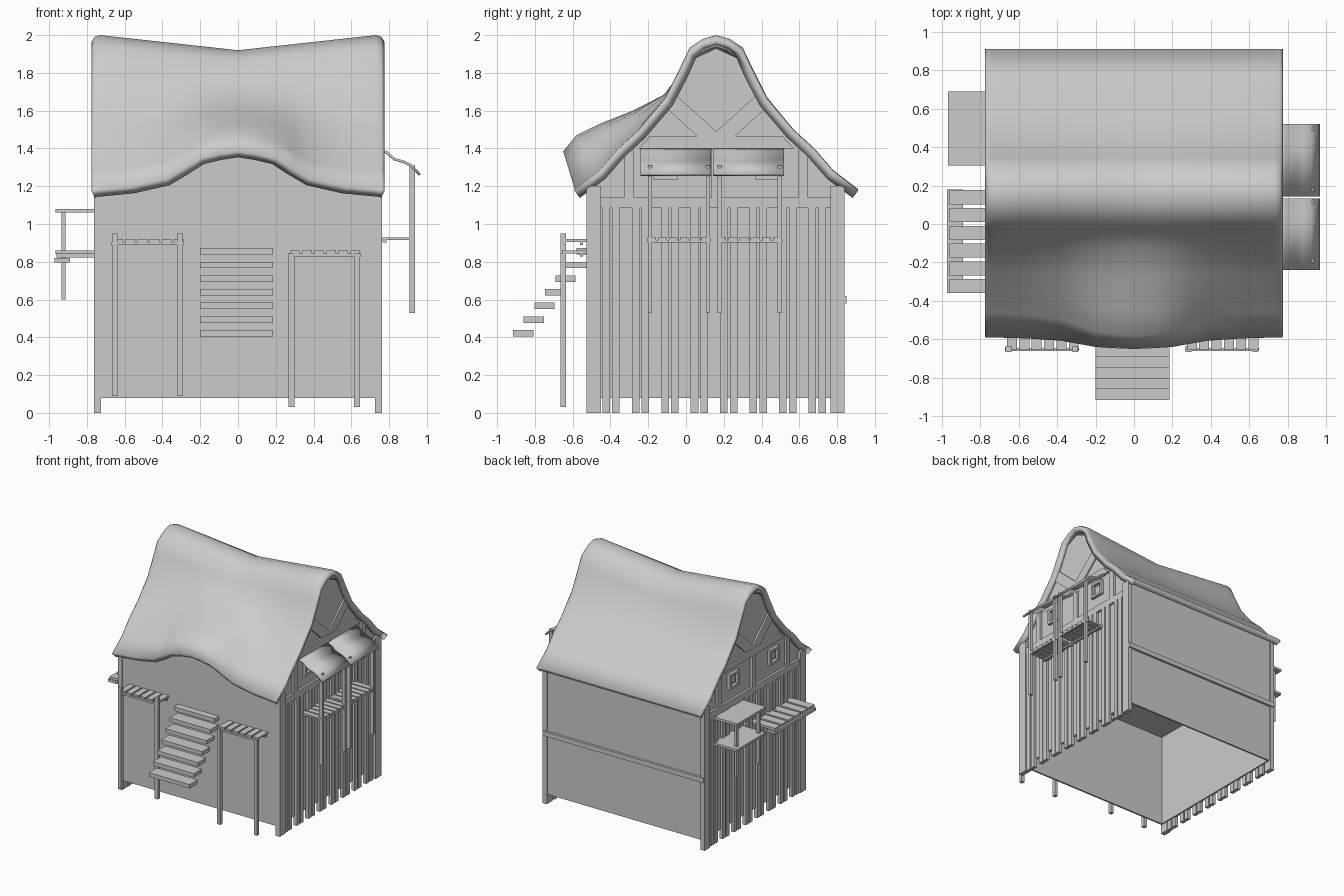
import bpy, bmesh

if "Cube" in bpy.data.objects:
    bpy.data.objects.remove(bpy.data.objects["Cube"])

CY = 0.16  # ridge line in y


def finish(name, bm, recalc=True):
    if recalc:
        bmesh.ops.recalc_face_normals(bm, faces=bm.faces)
    me = bpy.data.meshes.new(name)
    bm.to_mesh(me)
    bm.free()
    ob = bpy.data.objects.new(name, me)
    bpy.context.collection.objects.link(ob)
    return ob


def boxes(name, items):
    """One object made of boxes given as (x0, x1, y0, y1, z0, z1)."""
    bm = bmesh.new()
    for x0, x1, y0, y1, z0, z1 in items:
        c = bmesh.ops.create_cube(bm, size=1)
        for v in c['verts']:
            v.co = ((x0 + x1) / 2 + v.co.x * (x1 - x0),
                    (y0 + y1) / 2 + v.co.y * (y1 - y0),
                    (z0 + z1) / 2 + v.co.z * (z1 - z0))
    return finish(name, bm)


def prism(name, pts, axis, a, b):
    """Extrude a 2D outline (other axis, z) along x or y from a to b."""
    bm = bmesh.new()
    put = (lambda p, t: (t, p[0], p[1])) if axis == 'x' else (lambda p, t: (p[0], t, p[1]))
    lo = [bm.verts.new(put(p, a)) for p in pts]
    hi = [bm.verts.new(put(p, b)) for p in pts]
    bm.faces.new(lo)
    bm.faces.new(hi)
    n = len(pts)
    for i in range(n):
        bm.faces.new((lo[i], lo[(i + 1) % n], hi[(i + 1) % n], hi[i]))
    return finish(name, bm)


def smooth(ob, angle=0.8):
    bpy.ops.object.select_all(action='DESELECT')
    ob.select_set(True)
    bpy.context.view_layer.objects.active = ob
    bpy.ops.object.shade_smooth_by_angle(angle=angle)


# Thatched roof: slope profile from ridge to eave, front lifted in the middle
slope = [(0.16, 2.0), (0.23, 1.98), (0.30, 1.935), (0.35, 1.83), (0.43, 1.67),
         (0.57, 1.5), (0.68, 1.4), (0.78, 1.285), (0.91, 1.185)]
lift = [(0.16, 2.0), (0.09, 1.98), (0.02, 1.935), (-0.03, 1.83), (-0.12, 1.715),
        (-0.28, 1.62), (-0.45, 1.54), (-0.58, 1.47), (-0.65, 1.385)]
# half width, lift amount, drop of the rounded end
half = [(0.1, 0.93, 0), (0.2, 0.82, 0), (0.29, 0.55, 0), (0.38, 0.28, 0), (0.56, 0.08, 0),
        (0.73, 0, 0), (0.76, 0, 0.01), (0.775, 0, 0.035)]
stations = [(-x, w, d) for x, w, d in reversed(half)] + [(0, 1, 0)] + half
bm = bmesh.new()
rows = []
for x, w, d in stations:
    pts = list(reversed(slope))
    for (sy, sz), (ly, lz) in list(zip(slope, lift))[1:]:
        my = 2 * CY - sy
        pts.append((my + (ly - my) * w, sz + (lz - sz) * w))
    row = []
    for y, z in pts:
        k = max(0, min(1, (z - 1.5) / 0.5))
        z -= 0.08 * max(0, 1 - abs(x) / 0.73) * k + d * (0.3 + 0.7 * k)
        row.append(bm.verts.new((x, y, z)))
    rows.append(row)
for a, b in zip(rows, rows[1:]):
    for j in range(len(a) - 1):
        bm.faces.new((a[j], a[j + 1], b[j + 1], b[j]))
roof = finish("thatched_roof", bm, False)
m = roof.modifiers.new("thickness", 'SOLIDIFY')
m.thickness = 0.05
m.offset = -1
smooth(roof)

# Front and back walls
top = [(0.73, 1.2), (0.38, 1.25), (0.2, 1.36), (0, 1.39),
       (-0.2, 1.36), (-0.38, 1.25), (-0.73, 1.2)]
prism("front_wall", [(-0.73, 0.08), (0.73, 0.08)] + top, 'y', -0.52, -0.505)
boxes("back_wall", [(-0.73, 0.73, 0.815, 0.83, 0.08, 1.21)])
boxes("back_rail", [(-0.76, 0.76, 0.825, 0.85, 0.58, 0.62)])
boxes("upper_floor", [(-0.72, 0.72, -0.505, 0.815, 0.88, 0.9)])

# Gable ends with timber framing, planks and windows, same on both sides
edge = [(0.82, 1.21), (0.60, 1.43), (0.39, 1.68), (0.29, 1.87), (0.16, 1.93)]
gable = [(0.83, 0.08)] + edge + [(2 * CY - y, z) for y, z in edge[-2::-1]] + [(-0.51, 0.08)]
brace = [(-0.10, 1.61), (-0.05, 1.68), (0.16, 1.49), (0.16, 1.465), (0.06, 1.465)]
beam = [(-0.25, 1.40), (-0.19, 1.465), (0.51, 1.465), (0.57, 1.40)]
for side, s in (("left", -1), ("right", 1)):
    prism(side + "_gable_wall", gable, 'x', s * 0.715, s * 0.735)
    prism(side + "_gable_beam", beam, 'x', s * 0.73, s * 0.75)
    prism(side + "_brace_front", brace, 'x', s * 0.73, s * 0.748)
    prism(side + "_brace_back", [(2 * CY - y, z) for y, z in brace], 'x', s * 0.73, s * 0.748)
    X = sorted((s * 0.725, s * 0.755))
    P = sorted((s * 0.725, s * 0.763))
    planks = []
    for i in range(8):
        y = -0.443 + i * 0.156
        planks += [(*X, y, y + 0.04, 0, 1.09), (*X, y + 0.052, y + 0.092, 0, 1.09)]
    boxes(side + "_planks", planks)
    boxes(side + "_sill_beam", [(*X, -0.45, 0.77, 1.085, 1.14)])
    boxes(side + "_corner_posts", [(*P, -0.527, -0.45, 0, 1.2), (*P, 0.765, 0.84, 0, 1.2)])
    boxes(side + "_frame_studs", [(*X, y - 0.025, y + 0.025, 1.14, 1.4) for y in (-0.3, CY, 0.62)])
    W = sorted((s * 0.73, s * 0.76))
    frames, bars = [], []
    for y in (-0.11, 0.43):
        frames += [(*W, y - 0.065, y - 0.045, 1.235, 1.365), (*W, y + 0.045, y + 0.065, 1.235, 1.365),
                   (*W, y - 0.045, y + 0.045, 1.235, 1.255), (*W, y - 0.045, y + 0.045, 1.345, 1.365)]
        bars.append((*sorted((s * 0.73, s * 0.742)), y - 0.03, y + 0.03, 1.27, 1.33))
    boxes(side + "_window_frames", frames)
    boxes(side + "_window_panes", bars)

# Floating stair treads at the front
boxes("stair_treads", [(-0.2, 0.185, -0.915 + i * 0.056, -0.808 + i * 0.056,
                        0.405 + i * 0.0722, 0.439 + i * 0.0722) for i in range(7)])


def slats_x(x0, x1, y0, y1, z, n, t=0.016):
    step = (x1 - x0) / n
    return [(x0 + i * step, x0 + (i + 0.8) * step, y0, y1, z, z + t) for i in range(n)]


def slats_y(x0, x1, y0, y1, z, n, t=0.014):
    step = (y1 - y0) / n
    return [(x0, x1, y0 + i * step, y0 + (i + 0.8) * step, z, z + t) for i in range(n)]


# Two front decks on long posts
for name, x0, x1, z, low, high in (("front_left", -0.67, -0.285, 0.905, 0.09, 0.95),
                                   ("front_right", 0.265, 0.65, 0.845, 0.03, 0.845)):
    boxes(name + "_deck_slats", slats_x(x0 + 0.01, x1 + 0.01, -0.655, -0.51, z, 6))
    boxes(name + "_deck_beams", [(x0, x1, -0.66, -0.645, z - 0.016, z),
                                 (x0, x1, -0.56, -0.545, z - 0.016, z)])
    boxes(name + "_deck_posts", [(a, a + 0.03, -0.665, -0.635, low, high)
                                 for a in (x0 + 0.003, x1 - 0.035)])

# Right side balconies with curved awnings
curve = [(0.74, 1.405), (0.79, 1.385), (0.83, 1.35), (0.88, 1.335), (0.92, 1.315), (0.968, 1.265)]
for name, y0, y1, a0, a1 in (("right_front", -0.205, 0.13, -0.24, 0.133),
                             ("right_back", 0.165, 0.51, 0.142, 0.52)):
    boxes(name + "_deck_slats", slats_y(0.74, 0.935, y0, y1 + 0.01, 0.915, 6))
    boxes(name + "_deck_beams", [(0.915, 0.935, y0, y1, 0.902, 0.915),
                                 (0.765, 0.785, y0, y1, 0.902, 0.915)])
    boxes(name + "_deck_posts", [(0.907, 0.937, a, a + 0.022, 0.53, 1.31)
                                 for a in (y0 + 0.003, y1 - 0.025)])
    bm = bmesh.new()
    v = [(bm.verts.new((x, a0, z)), bm.verts.new((x, a1, z))) for x, z in curve]
    for p, q in zip(v, v[1:]):
        bm.faces.new((p[0], q[0], q[1], p[1]))
    awning = finish(name + "_awning", bm, False)
    m = awning.modifiers.new("thickness", 'SOLIDIFY')
    m.thickness = 0.014
    smooth(awning)

# Left side covered shelf and slatted deck
boxes("left_shelf_cover", [(-0.967, -0.73, 0.305, 0.69, 1.06, 1.08)])
boxes("left_shelf", [(-0.965, -0.73, 0.305, 0.69, 0.84, 0.86)])
boxes("left_shelf_posts", [(-0.935, -0.913, y, y + 0.022, 0.6, 1.06) for y in (0.33, 0.63)])
boxes("left_deck_slats", slats_y(-0.96, -0.73, -0.36, 0.194, 0.823, 6, 0.02))
boxes("left_deck_beam", [(-0.972, -0.89, -0.36, 0.18, 0.795, 0.82)])
